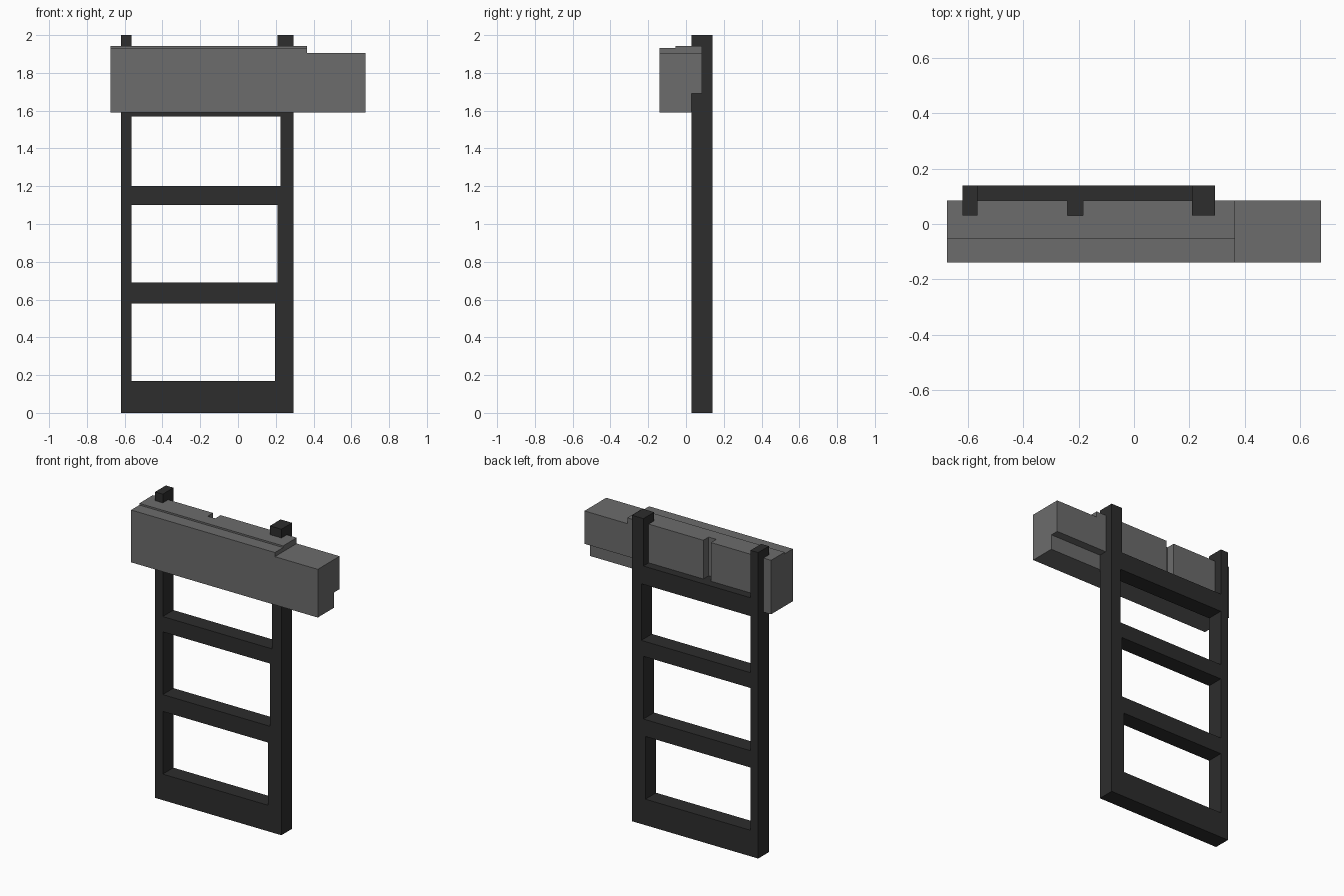
import bpy

cube = bpy.data.objects.get("Cube")
if cube:
    bpy.data.objects.remove(cube, do_unlink=True)


def material(name, value):
    mat = bpy.data.materials.new(name)
    mat.use_nodes = True
    colour = (value, value, value, 1)
    mat.diffuse_color = colour
    mat.node_tree.nodes["Principled BSDF"].inputs["Base Color"].default_value = colour
    return mat


def box(name, x, y, z, mat):
    """Box given by its (min, max) on each axis."""
    bpy.ops.mesh.primitive_cube_add(size=1, location=[sum(r) / 2 for r in (x, y, z)])
    obj = bpy.context.object
    obj.name = obj.data.name = name
    obj.scale = [r[1] - r[0] for r in (x, y, z)]
    bpy.ops.object.transform_apply(location=True, rotation=False, scale=True)
    obj.data.materials.append(mat)
    return obj


def cut(obj, x, y, z):
    """Subtract a box from an object and discard the cutter."""
    cutter = box("cutter", x, y, z, obj.data.materials[0])
    cutter.hide_render = True
    mod = obj.modifiers.new("cut", 'BOOLEAN')
    mod.operation = 'DIFFERENCE'
    mod.solver = 'EXACT'
    mod.object = cutter
    bpy.context.view_layer.objects.active = obj
    bpy.ops.object.modifier_apply(modifier=mod.name)
    bpy.data.objects.remove(cutter, do_unlink=True)


dark = material("dark charcoal", 0.026)
grey = material("mid grey", 0.15)

POST_L, POST_R = (-0.62, -0.565), (0.21, 0.293)   # x ranges of the uprights
FRONT, BACK = 0.03, 0.14                          # depth of the ladder
RUNG_TOP = 1.69

# Ladder frame: a slab with three openings and an open top
frame = box("ladder_frame", (POST_L[0], POST_R[1]), (FRONT, BACK), (0, 2), dark)
openings = [(0.195, 0.17, 0.58), (0.21, 0.69, 1.10),
            (0.225, 1.20, 1.57), (POST_R[0], RUNG_TOP, 2.2)]
for right, low, high in openings:
    cut(frame, (POST_L[1], right), (-1, 1), (low, high))

# Cross beam hooked over the top rung
beam = box("cross_beam", (-0.675, 0.675), (-0.14, 0.085), (1.59, 1.943), grey)
cut(beam, (0.365, 1), (-1, 1), (1.905, 2.2))             # lower right end
cut(beam, (-1, 1), (-1, -0.055), (1.932, 2.2))           # shallow front ledge
cut(beam, (POST_L[0], 1), (FRONT, 1), (1, RUNG_TOP))     # seat over the rung
for slot in (POST_L, (-0.24, -0.185), POST_R):           # slots in the back
    cut(beam, slot, (FRONT, 1), (1, 2.2))
